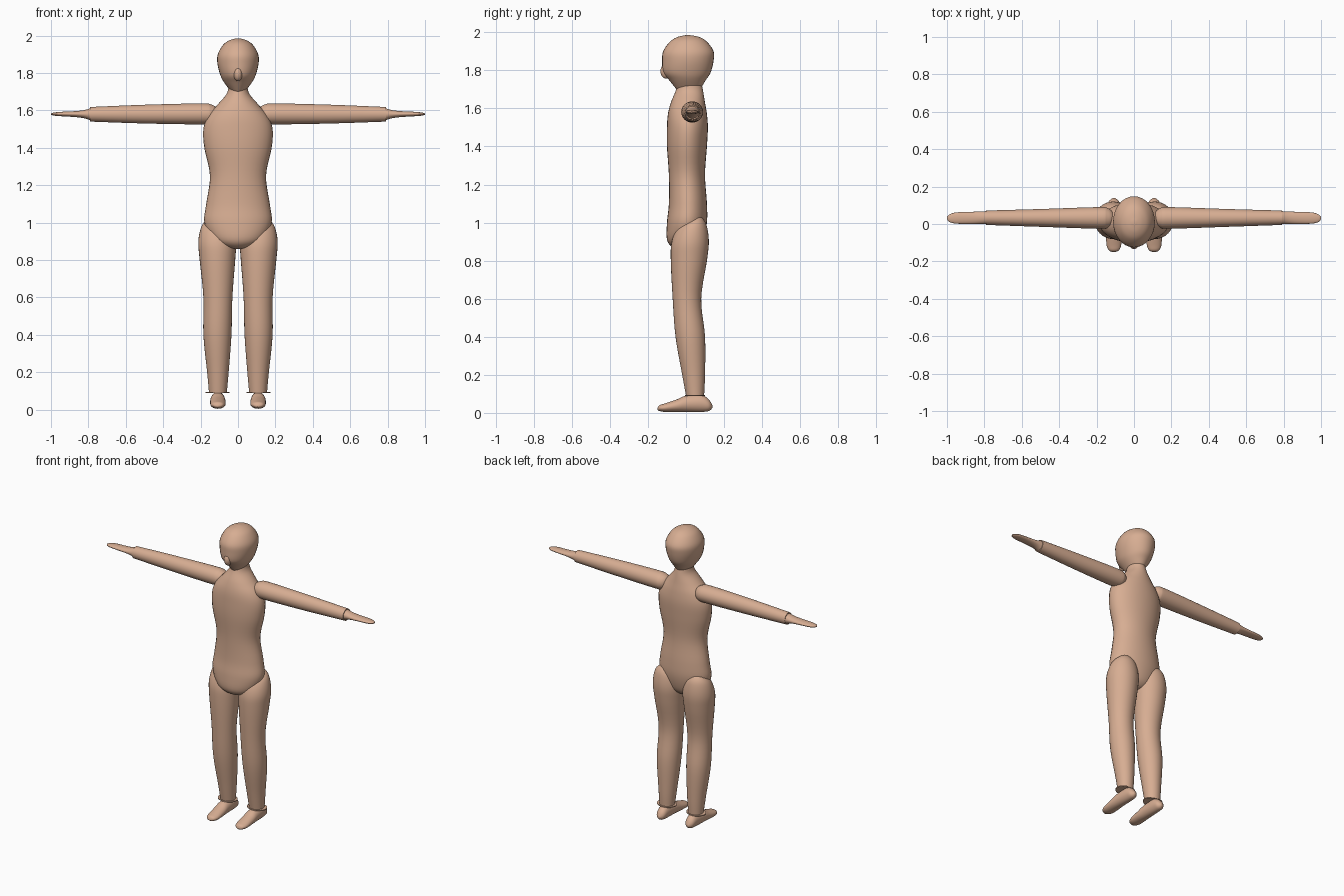
import bpy
import bmesh
import math
from mathutils import Vector

default_cube = bpy.data.objects.get("Cube")
if default_cube:
    bpy.data.objects.remove(default_cube, do_unlink=True)

# Single skin colour
skin = bpy.data.materials.new("skin")
skin.use_nodes = True
skin_colour = (0.68, 0.42, 0.29, 1)
skin.diffuse_color = skin_colour
skin.node_tree.nodes["Principled BSDF"].inputs["Base Color"].default_value = skin_colour

SIDES = 32
STEPS = 5


def spline(before, start, end, after, t):
    """Smooth interpolation between two neighbouring stations."""
    return [
        b + 0.5 * t * (c - a + t * (2 * a - 5 * b + 4 * c - d + t * (3 * (b - c) + d - a)))
        for a, b, c, d in zip(before, start, end, after)
    ]


def refine(stations):
    """Add in-between sections so that the outline is smooth."""
    padded = [stations[0]] + stations + [stations[-1]]
    result = []
    for i in range(len(stations) - 1):
        for step in range(STEPS):
            result.append(spline(*padded[i:i + 4], step / STEPS))
    return result + [stations[-1]]


def place(axis, along, u, v):
    """Turn section coordinates into a point for a loft along the axis."""
    if axis == "x":
        return Vector((along, u, v))
    if axis == "y":
        return Vector((u, along, v))
    return Vector((u, v, along))


def loft(name, axis, stations, mirrored=False):
    """Skin oval sections given as (along, u low, u high, v low, v high)."""
    for side in ("left", "right") if mirrored else ("",):
        flip = -1 if side == "right" else 1
        bm = bmesh.new()
        rings = []
        for along, u_low, u_high, v_low, v_high in refine(stations):
            ring = []
            for k in range(SIDES):
                angle = math.tau * k / SIDES
                u = (u_low + u_high + (u_high - u_low) * math.cos(angle)) / 2
                v = (v_low + v_high + (v_high - v_low) * math.sin(angle)) / 2
                point = place(axis, along, u, v)
                point.x *= flip
                ring.append(bm.verts.new(point))
            rings.append(ring)
        for lower, upper in zip(rings, rings[1:]):
            for k in range(SIDES):
                after = (k + 1) % SIDES
                bm.faces.new((lower[k], lower[after], upper[after], upper[k]))
        bm.faces.new(rings[0])
        bm.faces.new(rings[-1])
        bmesh.ops.recalc_face_normals(bm, faces=bm.faces)
        finish(f"{side}_{name}" if side else name, bm)


def finish(name, bm):
    """Make a smooth shaded object from the mesh."""
    mesh = bpy.data.meshes.new(name)
    bm.to_mesh(mesh)
    bm.free()
    mesh.materials.append(skin)
    part = bpy.data.objects.new(name, mesh)
    bpy.context.collection.objects.link(part)
    bpy.ops.object.select_all(action="DESELECT")
    part.select_set(True)
    bpy.context.view_layer.objects.active = part
    bpy.ops.object.shade_smooth_by_angle(angle=math.radians(50))


def centred(stations):
    """Expand (along, half width, v low, v high) to full stations."""
    return [(along, -half, half, low, high) for along, half, low, high in stations]


# Torso with the neck and the rounded pelvis
loft("torso", "z", centred([
    (0.86, 0.02, -0.03, 0.03),
    (0.87, 0.08, -0.07, 0.06),
    (0.91, 0.14, -0.1, 0.09),
    (1, 0.18, -0.1, 0.11),
    (1.1, 0.17, -0.09, 0.11),
    (1.25, 0.15, -0.09, 0.1),
    (1.4, 0.18, -0.1, 0.11),
    (1.5, 0.185, -0.1, 0.115),
    (1.57, 0.16, -0.095, 0.11),
    (1.63, 0.11, -0.08, 0.1),
    (1.69, 0.06, -0.055, 0.09),
    (1.74, 0.05, -0.04, 0.08),
]))

# Head, from the chin to the crown
loft("head", "z", centred([
    (1.69, 0.015, -0.04, 0.03),
    (1.7, 0.035, -0.05, 0.07),
    (1.75, 0.075, -0.09, 0.105),
    (1.79, 0.095, -0.12, 0.13),
    (1.85, 0.11, -0.125, 0.145),
    (1.9, 0.108, -0.12, 0.145),
    (1.95, 0.08, -0.085, 0.11),
    (1.975, 0.045, -0.045, 0.07),
    (1.985, 0.01, 0, 0.02),
]))

# Nose
bm = bmesh.new()
bmesh.ops.create_uvsphere(bm, u_segments=SIDES, v_segments=16, radius=0.03)
bmesh.ops.scale(bm, vec=(0.8, 1, 1.3), verts=bm.verts)
bmesh.ops.translate(bm, vec=(0, -0.104, 1.795), verts=bm.verts)
finish("nose", bm)

# Arms with a rounded shoulder end
loft("arm", "x", [
    (0.1, 0.02, 0.04, 1.57, 1.59),
    (0.11, 0, 0.06, 1.55, 1.61),
    (0.14, -0.02, 0.085, 1.53, 1.63),
    (0.2, -0.025, 0.09, 1.525, 1.637),
    (0.5, -0.015, 0.08, 1.53, 1.63),
    (0.79, -0.005, 0.072, 1.54, 1.618),
], mirrored=True)

# Flat mitten hands
loft("hand", "x", [
    (0.78, -0.002, 0.069, 1.543, 1.615),
    (0.82, 0, 0.067, 1.557, 1.602),
    (0.87, 0, 0.065, 1.564, 1.596),
    (0.95, 0.002, 0.062, 1.569, 1.592),
    (0.985, 0.01, 0.052, 1.572, 1.588),
    (1, 0.025, 0.037, 1.577, 1.583),
], mirrored=True)

# Legs, from the ankle to the rounded hip
loft("leg", "z", [
    (0.09, 0.06, 0.155, 0, 0.095),
    (0.2, 0.05, 0.165, -0.02, 0.1),
    (0.4, 0.035, 0.185, -0.055, 0.1),
    (0.6, 0.03, 0.185, -0.07, 0.08),
    (0.8, 0.015, 0.205, -0.08, 0.11),
    (0.9, 0.01, 0.212, -0.075, 0.12),
    (0.98, 0.03, 0.195, -0.04, 0.11),
    (1.02, 0.07, 0.16, 0.02, 0.09),
    (1.035, 0.1, 0.12, 0.05, 0.07),
], mirrored=True)

# Thin collars around the ankles
loft("ankle_collar", "z", [
    (0.088, 0.045, 0.175, -0.005, 0.1),
    (0.094, 0.045, 0.175, -0.005, 0.1),
], mirrored=True)

# Feet, from the toe to the heel
loft("foot", "y", [
    (-0.15, 0.1, 0.115, 0.015, 0.025),
    (-0.14, 0.08, 0.135, 0.01, 0.04),
    (-0.11, 0.068, 0.147, 0.005, 0.05),
    (-0.05, 0.066, 0.149, 0.005, 0.07),
    (0, 0.068, 0.148, 0.005, 0.09),
    (0.08, 0.072, 0.143, 0.005, 0.095),
    (0.12, 0.08, 0.135, 0.01, 0.07),
    (0.138, 0.1, 0.115, 0.025, 0.04),
], mirrored=True)
